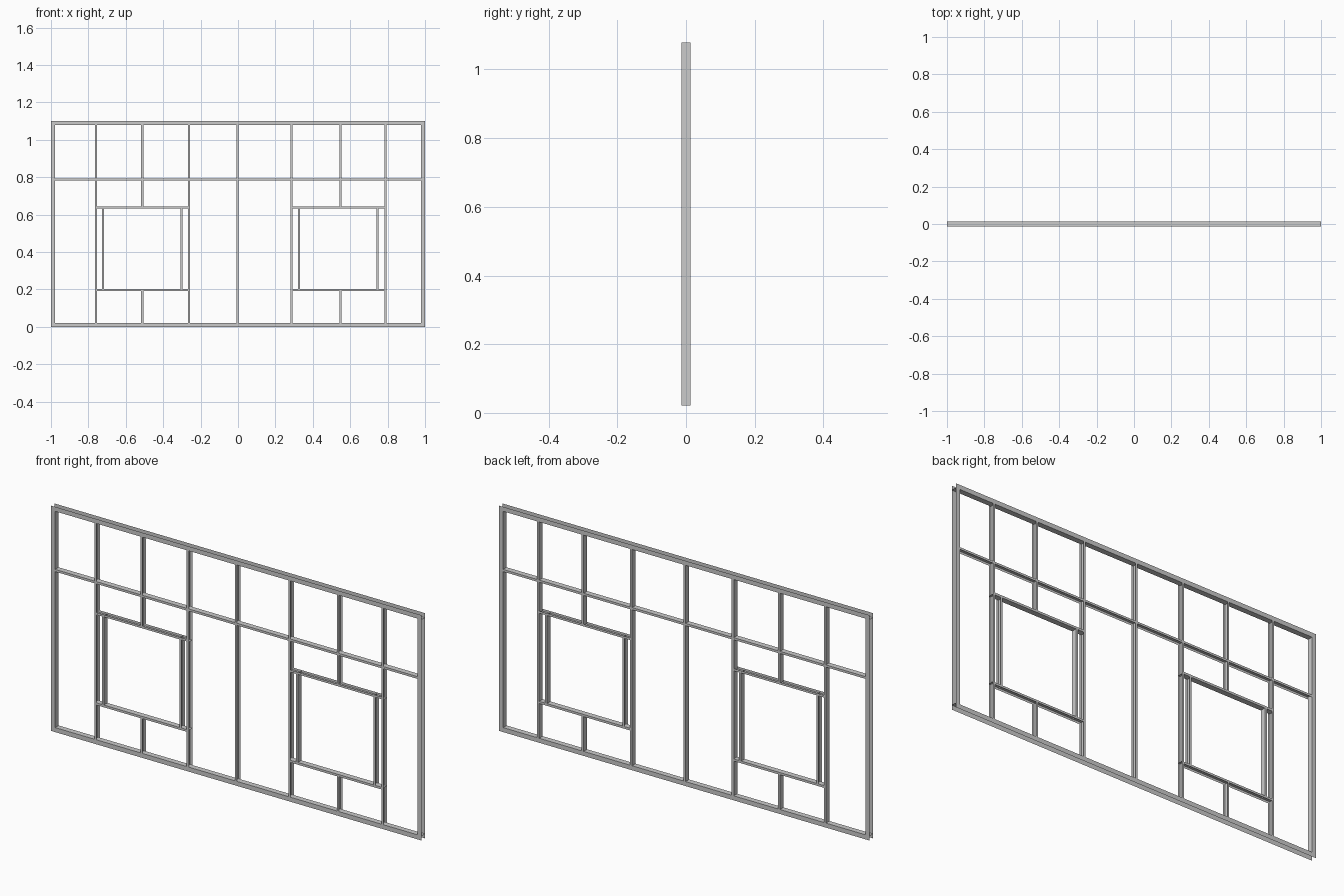
import bpy, bmesh

if "Cube" in bpy.data.objects:
    bpy.data.objects.remove(bpy.data.objects["Cube"])

HD = 0.0135   # half depth of the wall
LIP = 0.022   # flange width of the outer track
FL = 0.011    # flange width of the studs


def sheet_object(name, quads):
    bm = bmesh.new()
    for q in quads:
        bm.faces.new([bm.verts.new(p) for p in q])
    bmesh.ops.remove_doubles(bm, verts=bm.verts, dist=1e-5)
    me = bpy.data.meshes.new(name)
    bm.to_mesh(me)
    bm.free()
    ob = bpy.data.objects.new(name, me)
    bpy.context.collection.objects.link(ob)


def channel(name, a, b, web, edge, upright):
    """Folded sheet channel from a to b: web plane plus two flanges reaching to edge."""
    def p(t, s, y):
        return (s, y, t) if upright else (t, y, s)
    quads = [[p(a, web, -HD), p(b, web, -HD), p(b, web, HD), p(a, web, HD)]]
    for y in (-HD, HD):
        quads.append([p(a, web, y), p(b, web, y), p(b, edge, y), p(a, edge, y)])
    sheet_object(name, quads)


def stud(name, x, z0, z1, side=1):
    channel(name, z0, z1, x - side * FL / 2, x + side * FL / 2, True)


def rail(name, z, x0, x1, side=1):
    channel(name, x0, x1, z - side * FL / 2, z + side * FL / 2, False)


# Outer track, open side facing outward
Z0, Z1 = LIP, 1.10 - LIP
channel("top_track", -1, 1, Z1, 1.10, False)
channel("bottom_track", -1, 1, Z0, 0, False)
for s, n in ((-1, "left"), (1, "right")):
    channel(n + "_end_track", Z0, Z1, s * (1 - LIP), s, True)

# Full height studs
for i, x in enumerate((-0.76, -0.262, -0.002, 0.287, 0.789)):
    stud(f"full_stud_{i}", x, Z0, Z1)

# Long horizontal brace
rail("brace_rail", 0.789, -1 + LIP, 1 - LIP, -1)

# Window openings: header, sill, jambs and cripple studs
HEAD, SILL = 0.638, 0.197
for n, xl, xm, xr, jl, jr in (("left", -0.76, -0.512, -0.262, -0.721, -0.302),
                              ("right", 0.287, 0.549, 0.789, 0.327, 0.747)):
    rail(n + "_window_header", HEAD, xl - FL / 2, xr + FL / 2)
    rail(n + "_window_sill", SILL, xl - FL / 2, xr + FL / 2, -1)
    stud(n + "_window_jamb_a", jl, SILL, HEAD, -1)
    stud(n + "_window_jamb_b", jr, SILL, HEAD)
    stud(n + "_upper_cripple", xm, HEAD, Z1)
    stud(n + "_lower_cripple", xm, Z0, SILL)
